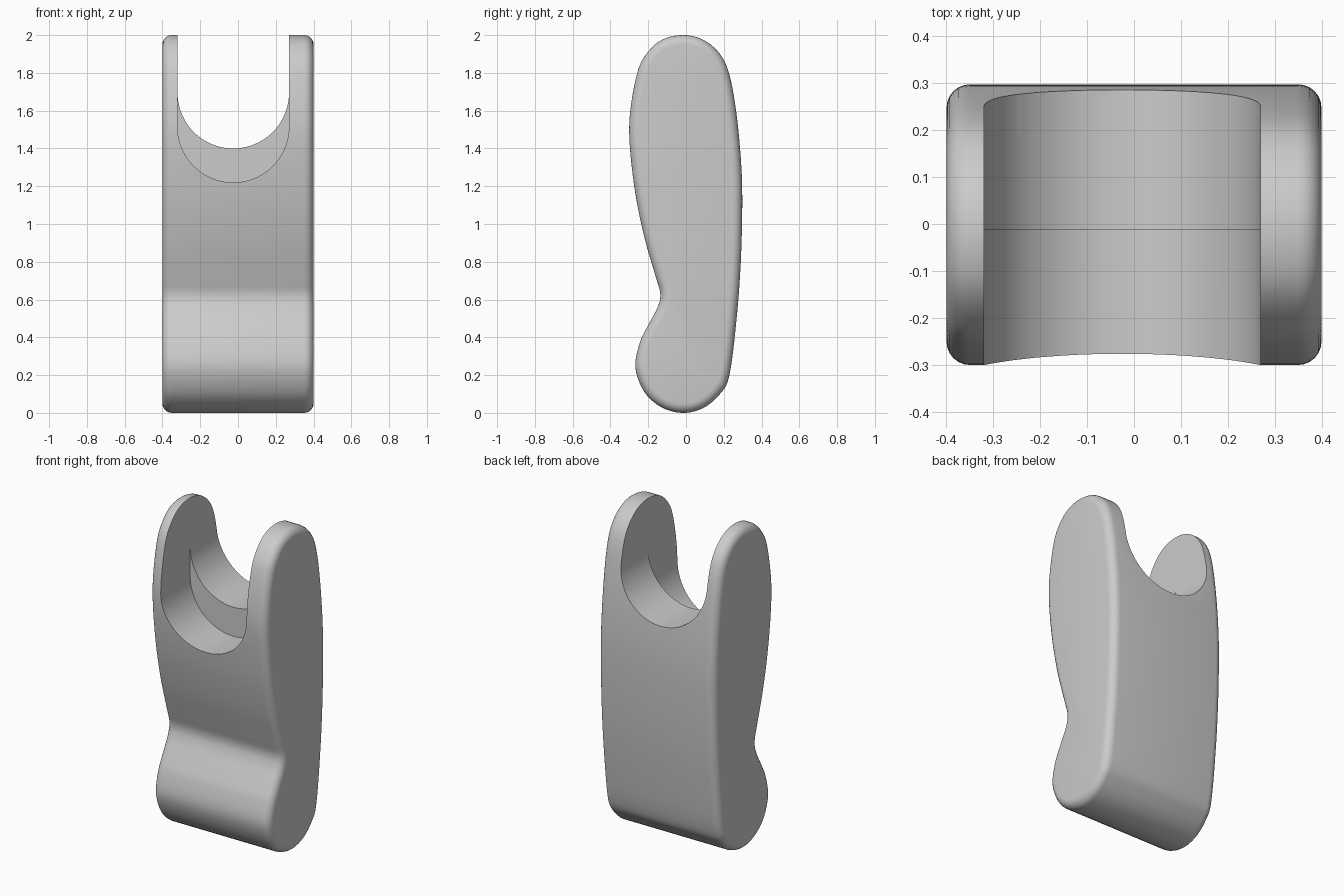
import bpy, bmesh, math
from mathutils import Vector

if "Cube" in bpy.data.objects:
    bpy.data.objects.remove(bpy.data.objects["Cube"], do_unlink=True)

grey = bpy.data.materials.new("plain_grey")
grey.use_nodes = True
grey.diffuse_color = (0.6, 0.6, 0.6, 1)
grey.node_tree.nodes["Principled BSDF"].inputs["Base Color"].default_value = (0.6, 0.6, 0.6, 1)

HALF_WIDTH, ROUND = 0.4, 0.05

# Side outline control points (y, z), clockwise from the crown
OUTLINE = [(-.02, 2), (.09, 1.976), (.18, 1.9), (.23, 1.79), (.265, 1.6), (.29, 1.35),
           (.298, 1.12), (.29, .8), (.268, .5), (.23, .2), (.18, .1), (.09, .025),
           (-.02, 0), (-.13, .03), (-.22, .11), (-.268, .24), (-.245, .37), (-.2, .465),
           (-.15, .56), (-.136, .63), (-.16, .72), (-.218, .92), (-.268, 1.16),
           (-.298, 1.42), (-.295, 1.6), (-.258, 1.8), (-.21, 1.9), (-.13, 1.974)]


def smooth_loop(points, steps):
    """Closed spline through the points."""
    pts = [Vector(p) for p in points]
    n, out = len(pts), []
    for i in range(n):
        a, b, c, d = (pts[(i + k - 1) % n] for k in range(4))
        m0, m1 = (c - a) / 2, (d - b) / 2
        for s in range(steps):
            t = s / steps
            out.append(b + m0 * t + (3 * (c - b) - 2 * m0 - m1) * t ** 2
                       + (2 * (b - c) + m0 + m1) * t ** 3)
    return out


def loft(name, rings):
    """Solid from a row of matching rings, closed at both ends."""
    bm = bmesh.new()
    loops = [[bm.verts.new(p) for p in ring] for ring in rings]
    for a, b in zip(loops, loops[1:]):
        for i in range(len(a)):
            j = (i + 1) % len(a)
            bm.faces.new((a[i], a[j], b[j], b[i]))
    bm.faces.new(loops[0])
    bm.faces.new(loops[-1])
    bmesh.ops.recalc_face_normals(bm, faces=bm.faces)
    mesh = bpy.data.meshes.new(name)
    bm.to_mesh(mesh)
    bm.free()
    obj = bpy.data.objects.new(name, mesh)
    bpy.context.collection.objects.link(obj)
    mesh.materials.append(grey)
    return obj


# Body: outline swept across the width with rounded rims
outline = smooth_loop(OUTLINE, 5)
n = len(outline)
inward = []
for i in range(n):
    t = (outline[(i + 1) % n] - outline[i - 1]).normalized()
    inward.append(Vector((t.y, -t.x)))
rim = [(HALF_WIDTH - ROUND + ROUND * math.sin(a), ROUND * (1 - math.cos(a)))
       for a in (k * math.pi / 12 for k in range(7))]
sections = [(-x, d) for x, d in reversed(rim)] + rim
rings = [[(x, *(p + q * d)) for p, q in zip(outline, inward)] for x, d in sections]
body = loft("holder_body", rings)


# Stepped U-shaped cradle: deeper at the front, shallower at the back
def cradle_cutter(name, y0, y1, floor):
    r, cx = 0.295, -0.025
    arc = [(cx - r * math.cos(a), floor + r - r * math.sin(a))
           for a in (k * math.pi / 40 for k in range(41))]
    shape = [(cx - r, 2.2)] + arc + [(cx + r, 2.2)]
    cutter = loft(name, [[(x, y, z) for x, z in shape] for y in (y0, y1)])
    cutter.hide_render = True
    return cutter


bpy.context.view_layer.objects.active = body
body.select_set(True)
for name, y0, y1, floor in (("front_cradle_cutter", -0.6, -0.012, 1.22),
                            ("back_cradle_cutter", -0.1, 0.6, 1.4)):
    cutter = cradle_cutter(name, y0, y1, floor)
    mod = body.modifiers.new(name, "BOOLEAN")
    mod.operation = "DIFFERENCE"
    mod.solver = "EXACT"
    mod.object = cutter
    bpy.ops.object.modifier_apply(modifier=mod.name)
    bpy.data.objects.remove(cutter, do_unlink=True)

bpy.ops.object.shade_smooth_by_angle(angle=math.radians(30))
